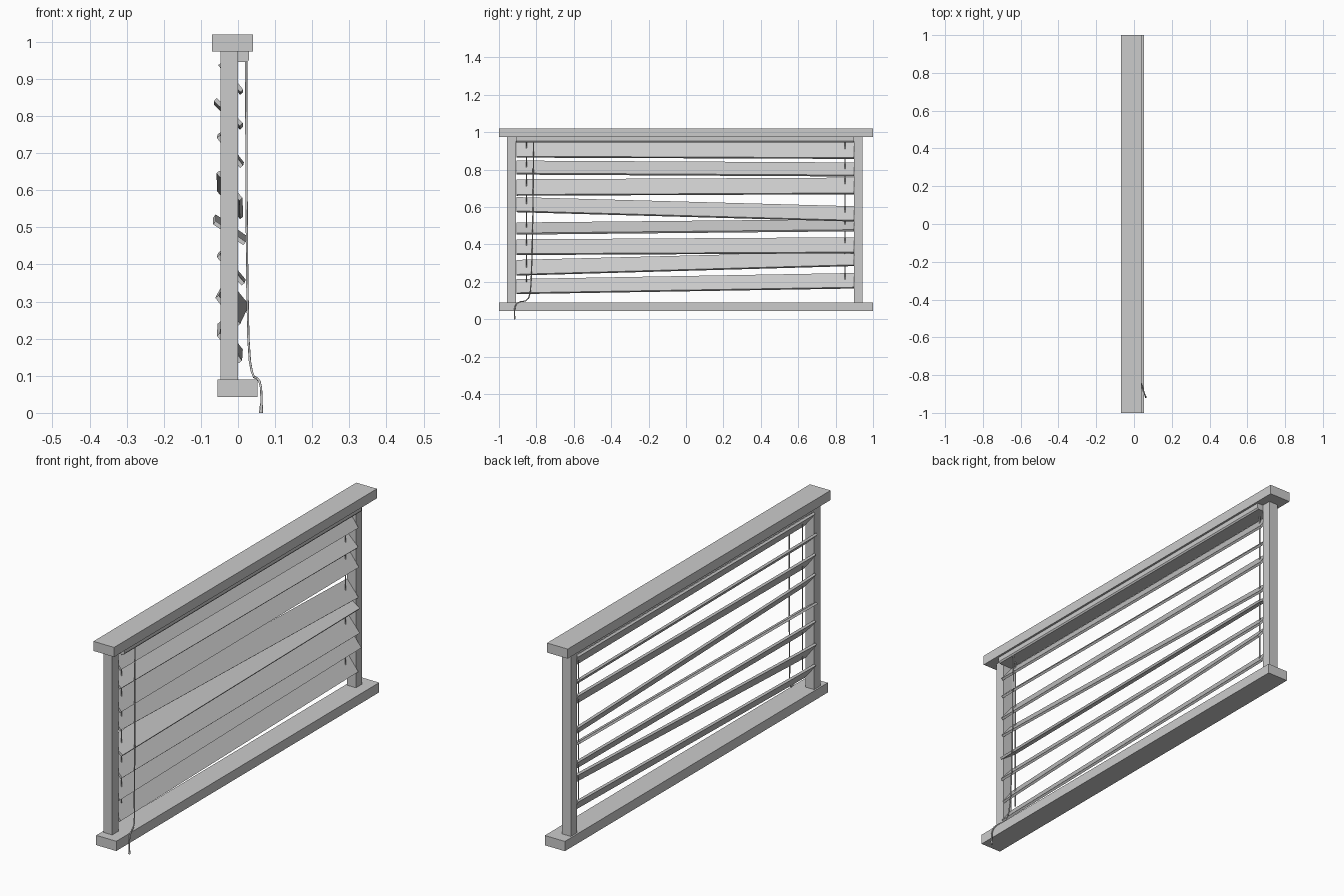
import bpy, bmesh
from mathutils import Vector

if "Cube" in bpy.data.objects:
    bpy.data.objects.remove(bpy.data.objects["Cube"])


def prism(name, profile_a, profile_b, ya, yb):
    """Solid lofted along y between two matching (x, z) profiles."""
    bm = bmesh.new()
    a = [bm.verts.new((x, ya, z)) for x, z in profile_a]
    b = [bm.verts.new((x, yb, z)) for x, z in profile_b]
    n = len(a)
    bm.faces.new(a)
    bm.faces.new(b[::-1])
    for i in range(n):
        j = (i + 1) % n
        bm.faces.new((a[j], a[i], b[i], b[j]))
    bmesh.ops.recalc_face_normals(bm, faces=bm.faces)
    mesh = bpy.data.meshes.new(name)
    bm.to_mesh(mesh)
    bm.free()
    obj = bpy.data.objects.new(name, mesh)
    bpy.context.collection.objects.link(obj)
    return obj


def box(name, x0, x1, y0, y1, z0, z1):
    p = [(x0, z0), (x1, z0), (x1, z1), (x0, z1)]
    return prism(name, p, p, y0, y1)


def cord(name, points, radius, radii=None):
    curve = bpy.data.curves.new(name, 'CURVE')
    curve.dimensions = '3D'
    curve.bevel_depth = radius
    curve.bevel_resolution = 1
    curve.use_fill_caps = True
    s = curve.splines.new('POLY')
    s.points.add(len(points) - 1)
    for i, (pt, co) in enumerate(zip(s.points, points)):
        pt.co = (*co, 1)
        pt.radius = radii[i] if radii else 1
    obj = bpy.data.objects.new(name, curve)
    bpy.context.collection.objects.link(obj)
    return obj


def slat_section(x_top, x_low, z_top, z_low, t=0.011):
    """Tilted thin rectangle: high at -x, low at +x, within the given z range."""
    d = Vector((x_low - x_top, z_low - z_top)).normalized()
    n = Vector((d.y, -d.x)) * t            # towards the underside
    a = Vector((x_top - n.x, z_top))
    b = Vector((x_low, z_low - n.y))
    return [tuple(a), tuple(b), tuple(b + n), tuple(a + n)]


# Window frame: lintel, sill and two posts
box("lintel", -0.07, 0.04, -1, 1, 0.974, 1.02)
box("sill", -0.055, 0.052, -1, 1, 0.043, 0.09)
box("left_post", -0.047, 0.0, -0.957, -0.908, 0.09, 0.974)
box("right_post", -0.047, 0.0, 0.898, 0.943, 0.09, 0.974)

# Head rail of the blind
rail = [(-0.045, 0.974), (0.03, 0.974), (0.03, 0.952), (0.025, 0.945), (-0.045, 0.945)]
prism("head_rail", rail, rail, -0.908, 0.898)

# Crooked slats: top and bottom z at each end, then x at top and bottom, x shift at far end
slats = [
    (0.944, 0.864, 0.944, 0.857, -0.053, 0.014, 0.0),
    (0.848, 0.773, 0.838, 0.763, -0.065, 0.013, 0.0),
    (0.748, 0.660, 0.757, 0.668, -0.057, 0.014, 0.002),
    (0.653, 0.572, 0.604, 0.522, -0.058, 0.012, 0.002),
    (0.517, 0.452, 0.535, 0.470, -0.067, 0.021, 0.0),
    (0.427, 0.343, 0.438, 0.352, -0.057, 0.018, 0.003),
    (0.317, 0.233, 0.363, 0.284, -0.061, 0.006, 0.024),
    (0.215, 0.134, 0.247, 0.164, -0.057, 0.011, 0.002),
]
for i, (a0, a1, b0, b1, xt, xl, dx) in enumerate(slats):
    prism(f"slat_{i + 1}",
          slat_section(xt, xl, a0, a1),
          slat_section(xt + dx, xl + dx, b0, b1), -0.907, 0.897)

# Ladder cords threaded through the slats
for side, y in (("left", -0.854), ("right", 0.85)):
    cord(f"{side}_ladder_cord", [(-0.022, y, 0.955), (-0.022, y, 0.2)], 0.003)

# Pull cord draping over the sill, with a tassel at its end
path = [(0.022, -0.815, 0.95), (0.023, -0.818, 0.6), (0.025, -0.823, 0.35),
        (0.028, -0.828, 0.2), (0.032, -0.833, 0.14), (0.037, -0.842, 0.112),
        (0.043, -0.86, 0.097), (0.052, -0.888, 0.093), (0.058, -0.905, 0.085),
        (0.062, -0.914, 0.068), (0.063, -0.917, 0.045), (0.063, -0.917, 0.024)]
cord("pull_cord", path, 0.0032)
cord("tassel", [(0.063, -0.917, 0.027), (0.063, -0.917, 0.018), (0.062, -0.915, 0.0)],
     0.0055, [0.5, 0.8, 1.0])
